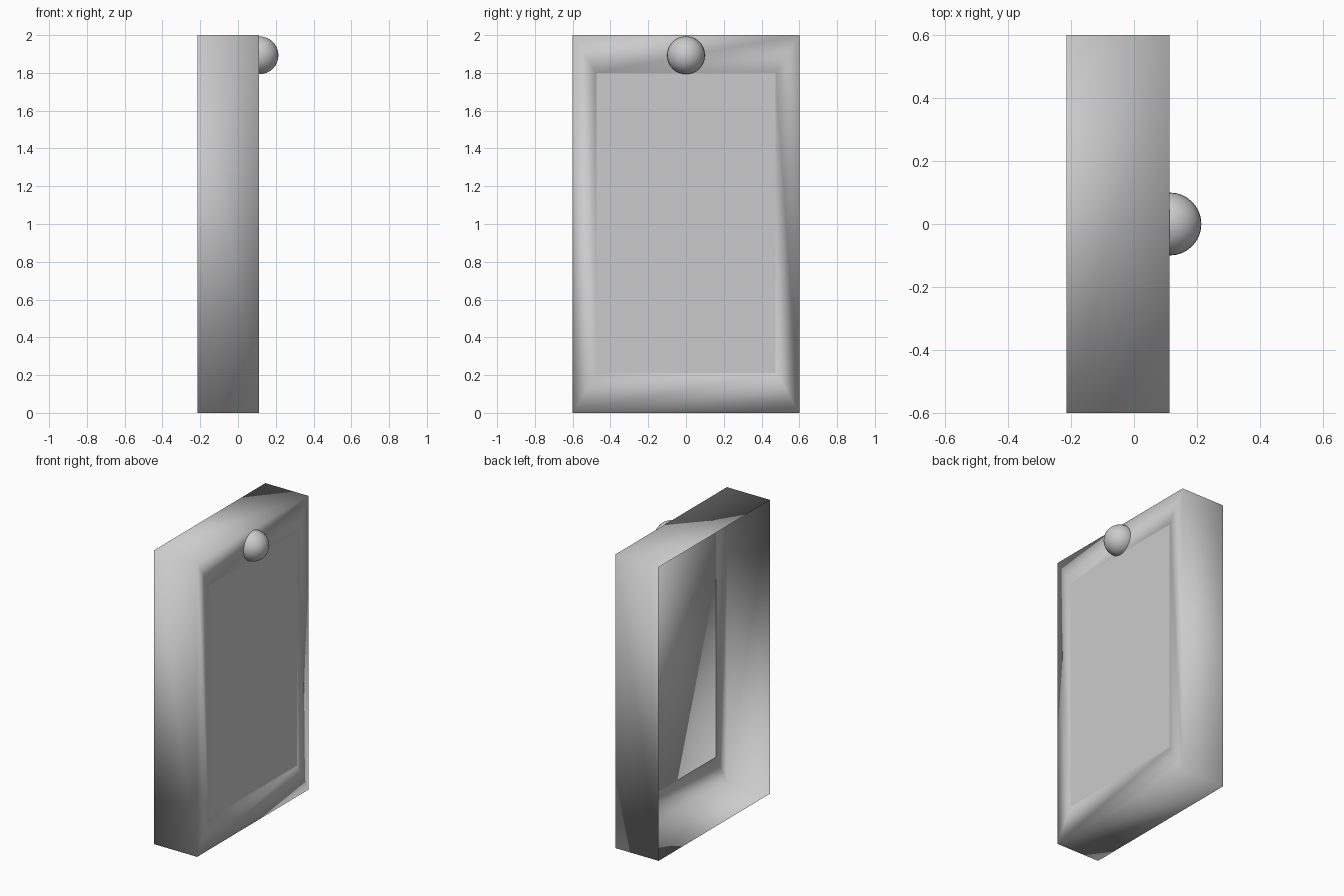
import bpy, bmesh, math

if "Cube" in bpy.data.objects:
    bpy.data.objects.remove(bpy.data.objects["Cube"])

FRONT, BACK = 0.112, -0.214      # x of the framed face and of the open back
HALF_W, HEIGHT = 0.6, 2.0
PANEL_W, PANEL_H, PANEL_Z = 0.475, 0.795, 1.005


def make_object(name, bm, smooth):
    mesh = bpy.data.meshes.new(name)
    for f in bm.faces:
        f.smooth = smooth
    bm.to_mesh(mesh)
    bm.free()
    obj = bpy.data.objects.new(name, mesh)
    bpy.context.collection.objects.link(obj)
    return obj


def fit_to_panel(face, x):
    # move a rectangular face's corners onto the panel outline
    for v in face.verts:
        v.co = (x, math.copysign(PANEL_W, v.co.y),
                PANEL_Z + math.copysign(PANEL_H, v.co.z - PANEL_Z))


# Casing: thin open-backed box with a framed, barely recessed front
bm = bmesh.new()
bmesh.ops.create_cube(bm, size=1)
for v in bm.verts:
    v.co = (FRONT if v.co.x > 0 else BACK,
            math.copysign(HALF_W, v.co.y),
            HEIGHT if v.co.z > 0 else 0)
bm.normal_update()
back = [f for f in bm.faces if f.normal.x < -0.9]
bmesh.ops.delete(bm, geom=back, context='FACES')
front = next(f for f in bm.faces if f.normal.x > 0.9)
for x in (FRONT, FRONT - 0.004):
    bmesh.ops.inset_region(bm, faces=[front], thickness=0.05)
    fit_to_panel(front, x)
make_object("casing", bm, True)

# Flat front panel filling the frame
bm = bmesh.new()
panel = bm.faces.new([bm.verts.new((0, y, PANEL_Z + z))
                      for y, z in ((-1, -1), (1, -1), (1, 1), (-1, 1))])
fit_to_panel(panel, FRONT - 0.001)
make_object("front_panel", bm, False)

# Round knob at the top of the frame
bm = bmesh.new()
bmesh.ops.create_uvsphere(bm, u_segments=32, v_segments=16, radius=0.1)
knob = make_object("knob", bm, True)
knob.location = (0.114, 0, 1.893)
